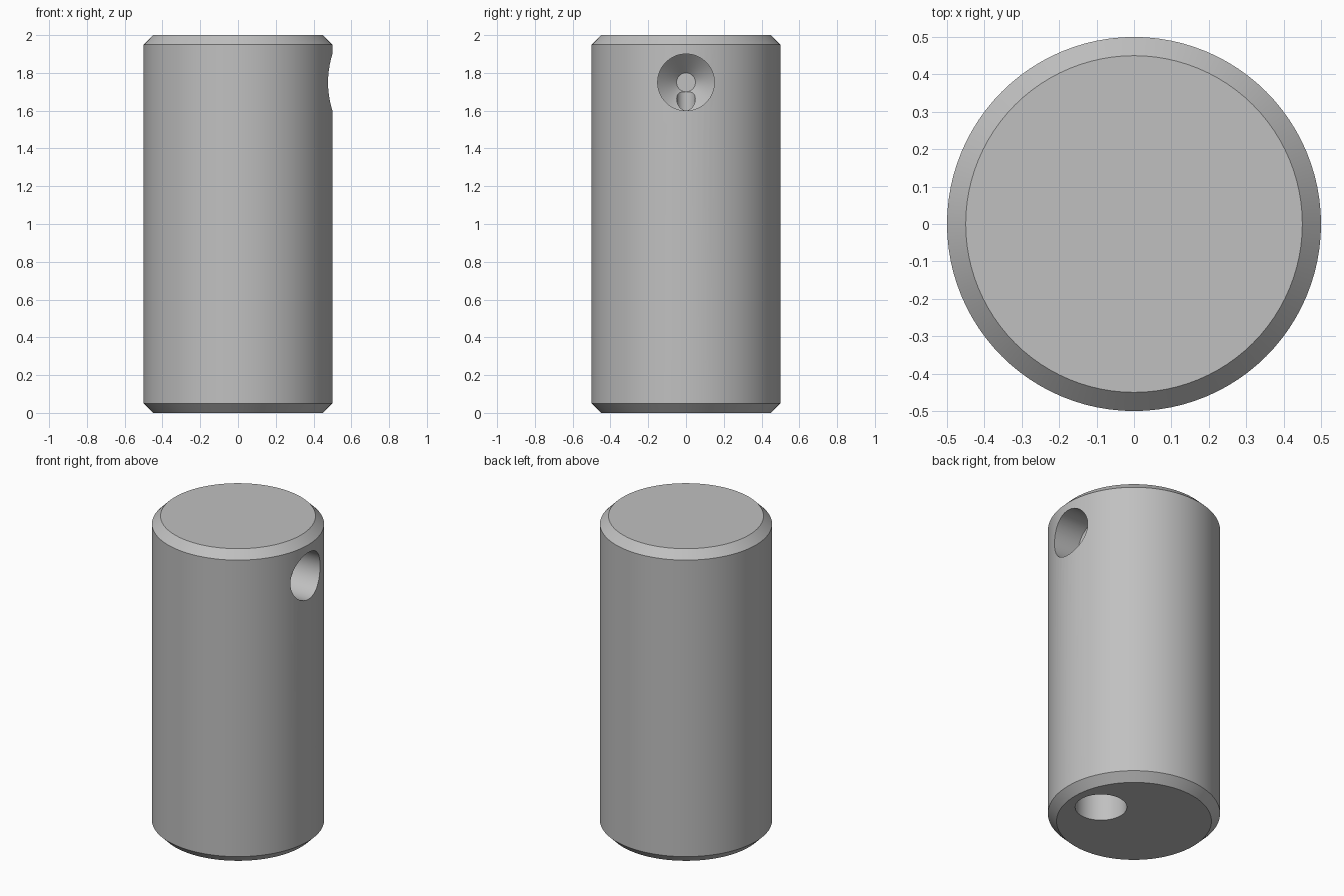
import bpy
import bmesh
import math
from mathutils import Matrix

SEGMENTS = 96

cube = bpy.data.objects.get("Cube")
if cube:
    bpy.data.objects.remove(cube, do_unlink=True)

grey = bpy.data.materials.new("grey")
grey.use_nodes = True
color = (0.53, 0.53, 0.53, 1.0)
grey.diffuse_color = color
grey.node_tree.nodes["Principled BSDF"].inputs["Base Color"].default_value = color


def lathe(name, profile, matrix=Matrix()):
    """Closed solid of revolution from (radius, height) pairs, bottom to top."""
    bm = bmesh.new()
    rings = []
    for radius, height in profile:
        circle = bmesh.ops.create_circle(
            bm, segments=SEGMENTS, radius=radius,
            matrix=Matrix.Translation((0, 0, height)))
        rings.append(circle["verts"])
    for low, high in zip(rings, rings[1:]):
        for i in range(SEGMENTS):
            j = (i + 1) % SEGMENTS
            bm.faces.new((low[i], low[j], high[j], high[i]))
    bm.faces.new(rings[0])
    bm.faces.new(rings[-1])
    bmesh.ops.transform(bm, matrix=matrix, verts=bm.verts)
    bmesh.ops.recalc_face_normals(bm, faces=bm.faces)
    mesh = bpy.data.meshes.new(name)
    bm.to_mesh(mesh)
    bm.free()
    mesh.materials.append(grey)
    obj = bpy.data.objects.new(name, mesh)
    bpy.context.collection.objects.link(obj)
    return obj


def cut(target, cutter):
    mod = target.modifiers.new(cutter.name, 'BOOLEAN')
    mod.operation = 'DIFFERENCE'
    mod.solver = 'EXACT'
    mod.object = cutter
    bpy.context.view_layer.objects.active = target
    bpy.ops.object.modifier_apply(modifier=mod.name)
    bpy.data.objects.remove(cutter, do_unlink=True)


# Cylinder with chamfered ends
body = lathe("cylinder_body", [(0.45, 0), (0.5, 0.05), (0.5, 1.95), (0.45, 2)])

# Side port: straight bore, then a cone down to a small flat end
inward = Matrix.Translation((0.5, 0, 1.75)) @ Matrix.Rotation(-math.pi / 2, 4, 'Y')
cut(body, lathe("side_port", [(0.15, -0.1), (0.15, 0.2), (0.05, 0.3)], inward))

# Bottom port: the same bore and cone, then a thin channel up to the side port
upward = Matrix.Translation((0.25, 0, 0))
cut(body, lathe("bottom_port",
                [(0.15, -0.1), (0.15, 0.2), (0.049, 0.3), (0.049, 1.75)], upward))

# Smooth walls with crisp edges
bpy.ops.object.select_all(action='DESELECT')
body.select_set(True)
bpy.context.view_layer.objects.active = body
bpy.ops.object.shade_smooth_by_angle(angle=math.radians(30))
